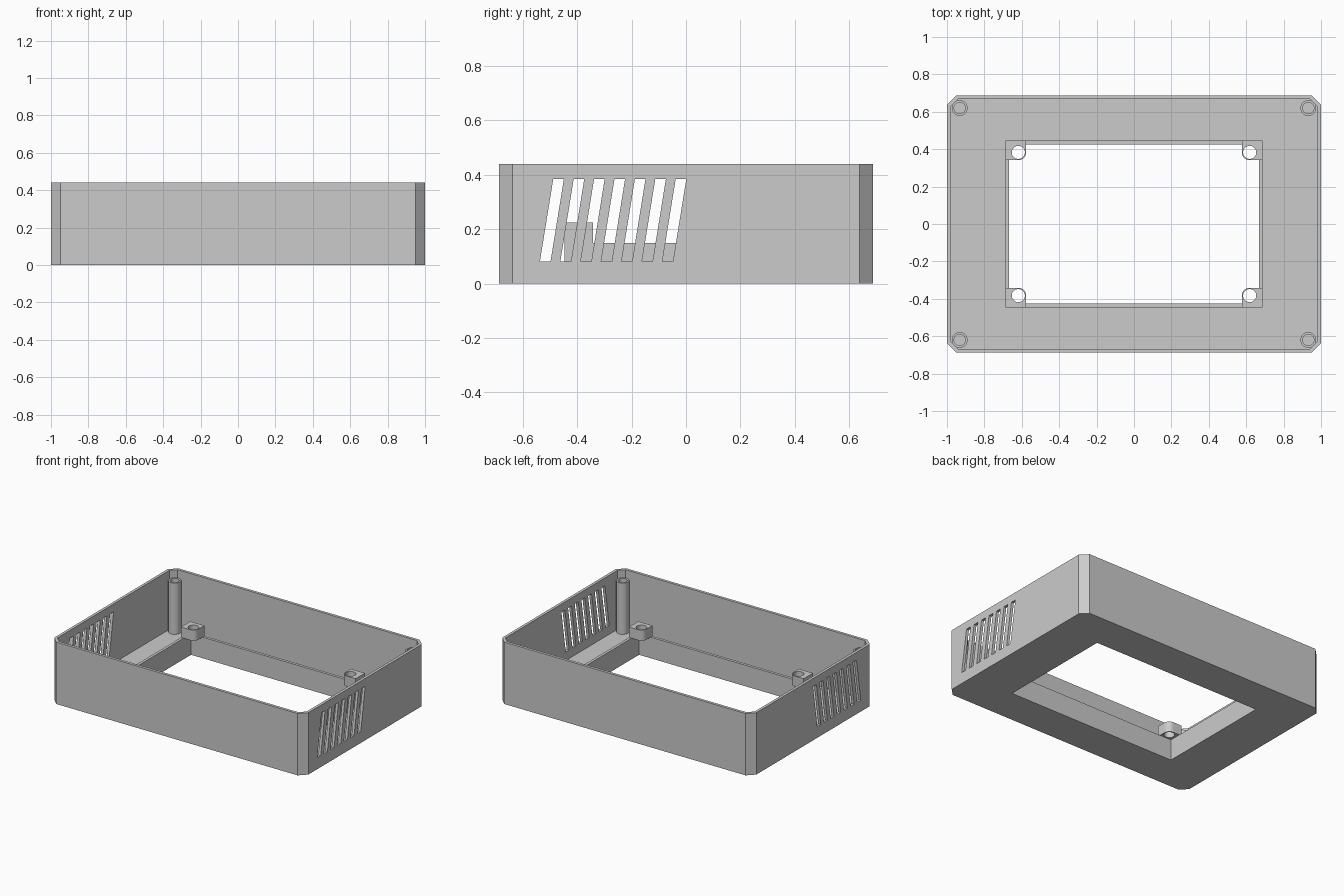
import bpy, bmesh, math
from mathutils import Matrix

cube = bpy.data.objects.get("Cube")
if cube:
    bpy.data.objects.remove(cube, do_unlink=True)

grey = bpy.data.materials.new("light_grey")
grey.use_nodes = True
grey.diffuse_color = (0.6, 0.6, 0.6, 1)
grey.node_tree.nodes["Principled BSDF"].inputs["Base Color"].default_value = (0.6, 0.6, 0.6, 1)

HX, HY, H = 1.0, 0.687, 0.44      # outer half sizes and height
WALL = 0.02
RIM_X, RIM_Y, RIM_TOP = 0.688, 0.446, 0.15
CORNERS = [("left_back", 1, 1), ("left_front", 1, -1),
           ("right_back", -1, 1), ("right_front", -1, -1)]


def finish(name, bm):
    bmesh.ops.recalc_face_normals(bm, faces=bm.faces)
    mesh = bpy.data.meshes.new(name)
    bm.to_mesh(mesh)
    bm.free()
    mesh.materials.append(grey)
    obj = bpy.data.objects.new(name, mesh)
    bpy.context.collection.objects.link(obj)
    return obj


def extrude_loop(bm, points, offset):
    """Close a loop of 3D points and extrude it by an offset."""
    face = bm.faces.new([bm.verts.new(p) for p in points])
    out = bmesh.ops.extrude_face_region(bm, geom=[face], use_keep_orig=True)
    verts = [g for g in out["geom"] if isinstance(g, bmesh.types.BMVert)]
    bmesh.ops.translate(bm, verts=verts, vec=offset)


def prism(name, loop, z0, z1):
    bm = bmesh.new()
    extrude_loop(bm, [(x, y, z0) for x, y in loop], (0, 0, z1 - z0))
    return finish(name, bm)


def ring(name, outer, inner, z0, z1):
    """Tube between two loops with the same number of points."""
    bm = bmesh.new()
    rows = [[bm.verts.new((x, y, z)) for x, y in loop]
            for loop, z in ((outer, z0), (outer, z1), (inner, z1), (inner, z0))]
    n = len(outer)
    for a, b in zip(rows, rows[1:] + rows[:1]):
        for i in range(n):
            j = (i + 1) % n
            bm.faces.new((a[i], a[j], b[j], b[i]))
    return finish(name, bm)


def rect(hx, hy):
    return [(-hx, -hy), (hx, -hy), (hx, hy), (-hx, hy)]


def chamfered(hx, hy, c):
    return [(-hx + c, -hy), (hx - c, -hy), (hx, -hy + c), (hx, hy - c),
            (hx - c, hy), (-hx + c, hy), (-hx, hy - c), (-hx, -hy + c)]


def circle(cx, cy, r, n=32):
    return [(cx + r * math.cos(math.tau * i / n), cy + r * math.sin(math.tau * i / n))
            for i in range(n)]


def cut(obj, cutter):
    mod = obj.modifiers.new("cut", "BOOLEAN")
    mod.operation = "DIFFERENCE"
    mod.solver = "EXACT"
    mod.object = cutter
    bpy.context.view_layer.objects.active = obj
    bpy.ops.object.modifier_apply(modifier=mod.name)
    bpy.data.objects.remove(cutter, do_unlink=True)


def smooth(obj):
    bpy.ops.object.select_all(action="DESELECT")
    obj.select_set(True)
    bpy.context.view_layer.objects.active = obj
    bpy.ops.object.shade_smooth_by_angle(angle=math.radians(30))


# Tray: chamfered box, hollowed from above, with a window through the floor
shell = prism("shell", chamfered(HX, HY, 0.05), 0, H)
cavity = chamfered(HX - WALL, HY - WALL, 0.05 - WALL * (2 - math.sqrt(2)))
cut(shell, prism("cavity_cutter", cavity, WALL, H + 0.1))
window = rect(RIM_X - WALL, RIM_Y - WALL)
cut(shell, prism("window_cutter", window, -0.1, 0.1))

# Slanted vent slots through both side walls
bm = bmesh.new()
for i in range(7):
    y = -0.537 + 0.075 * i
    extrude_loop(bm, [(-1.1, y, 0.081), (-1.1, y + 0.039, 0.081),
                      (-1.1, y + 0.088, 0.384), (-1.1, y + 0.049, 0.384)], (2.2, 0, 0))
cut(shell, finish("vent_cutter", bm))

# Upright rim around the window
ring("window_rim", rect(RIM_X, RIM_Y), window, WALL, RIM_TOP)

# Screw tabs on the rim corners and tubular posts in the tray corners
HOLE_X, HOLE_Y, ROUND = 0.6185, 0.383, 0.042
for label, sx, sy in CORNERS:
    arc = [(HOLE_X - ROUND * math.cos(a), HOLE_Y - ROUND * math.sin(a))
           for a in (math.pi / 2 * k / 8 for k in range(9))]
    outline = [(RIM_X, HOLE_Y - ROUND), (RIM_X, RIM_Y), (HOLE_X - ROUND, RIM_Y)] + arc
    tab = prism("screw_tab_" + label, [(sx * x, sy * y) for x, y in outline], RIM_TOP, 0.225)
    cut(tab, prism("hole_cutter", circle(sx * HOLE_X, sy * HOLE_Y, 0.035), 0.1, 0.3))
    smooth(tab)

    px, py = sx * 0.932, sy * 0.62
    smooth(ring("post_" + label, circle(px, py, 0.042), circle(px, py, 0.03), WALL, 0.385))
